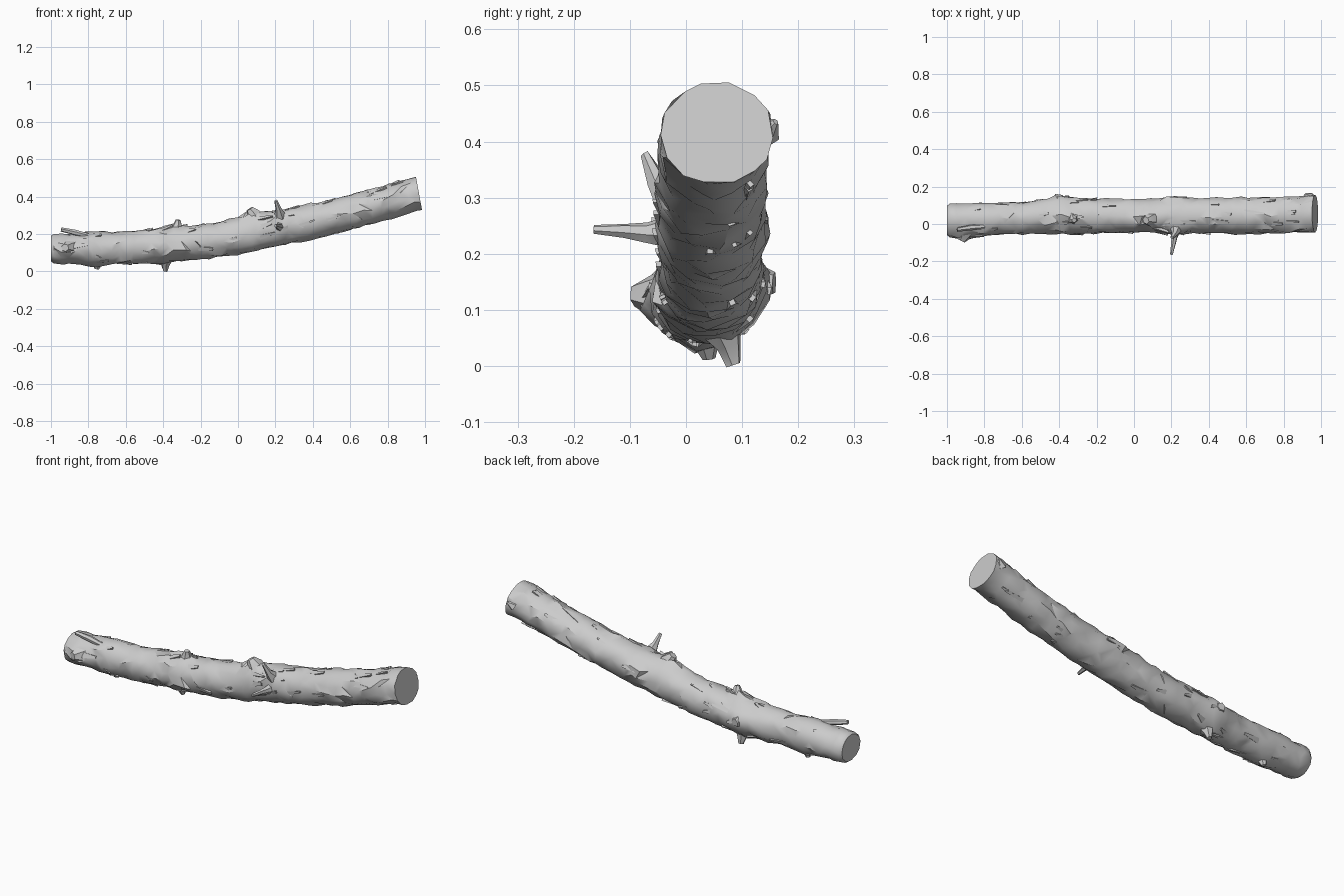
import bpy, bmesh, math, random
from mathutils import Vector

if "Cube" in bpy.data.objects:
    bpy.data.objects.remove(bpy.data.objects["Cube"])

random.seed(7)
SIDES, RINGS = 14, 46

# trunk stations: x, y, z, half width, half height
STATIONS = [(-0.985, 0.022, 0.12, 0.088, 0.080), (-0.8, 0.025, 0.122, 0.088, 0.088),
            (-0.6, 0.032, 0.126, 0.088, 0.088), (-0.4, 0.042, 0.141, 0.096, 0.092),
            (-0.2, 0.042, 0.156, 0.094, 0.093), (0.0, 0.044, 0.188, 0.092, 0.097),
            (0.2, 0.045, 0.231, 0.095, 0.097), (0.4, 0.044, 0.267, 0.096, 0.092),
            (0.6, 0.045, 0.315, 0.098, 0.090), (0.8, 0.048, 0.368, 0.098, 0.090),
            (0.968, 0.055, 0.415, 0.102, 0.093)]

# swellings: x, angle (0 = back, 90 = up, 180 = front), height, length, angular width
SWELLS = [(-0.4, -65, 0.018, 0.05, 25), (-0.4, 5, 0.018, 0.06, 25),
          (-0.33, 95, 0.016, 0.06, 25), (0.08, 100, 0.022, 0.06, 28),
          (0.22, 150, 0.018, 0.06, 30), (0.2, 10, 0.014, 0.05, 22),
          (-0.92, 185, 0.024, 0.06, 28), (-0.76, -85, 0.012, 0.04, 22),
          (0.38, 90, 0.010, 0.05, 22), (0.36, -90, 0.010, 0.04, 22),
          (-0.3, 200, 0.012, 0.05, 22), (0.6, 215, 0.008, 0.05, 25)]


def station(x):
    """Smoothly interpolated trunk values at x."""
    n = len(STATIONS)
    i = max(0, min(n - 2, sum(s[0] <= x for s in STATIONS) - 1))
    p = [STATIONS[max(0, min(n - 1, i + k))] for k in (-1, 0, 1, 2)]
    t = (x - p[1][0]) / (p[2][0] - p[1][0])
    out = []
    for a, b, c, d in zip(*p):
        out.append(0.5 * (2 * b + (c - a) * t + (2 * a - 5 * b + 4 * c - d) * t * t
                          + (3 * b - a - 3 * c + d) * t ** 3))
    return out


def surface(x, deg, lift=0.0, scale=1.0):
    """Point on the trunk, in a ring square to its axis."""
    _, y, z, ry, rz = station(x)
    x0, x1 = max(x - 0.03, -0.985), min(x + 0.03, 0.968)
    slope = math.atan2(station(x1)[2] - station(x0)[2], x1 - x0)
    a = math.radians(deg)
    for sx, sa, h, length, width in SWELLS:
        da = (deg - sa + 180) % 360 - 180
        lift += h * math.exp(-((x - sx) / length) ** 2 - (da / width) ** 2)
    u, v = math.cos(a) * (ry * scale + lift), math.sin(a) * (rz * scale + lift)
    return Vector((x - v * math.sin(slope), y + u, z + v * math.cos(slope)))


def finish(bm, name, angle):
    bmesh.ops.recalc_face_normals(bm, faces=bm.faces)
    mesh = bpy.data.meshes.new(name)
    bm.to_mesh(mesh)
    bm.free()
    ob = bpy.data.objects.new(name, mesh)
    bpy.context.collection.objects.link(ob)
    bpy.ops.object.select_all(action='DESELECT')
    ob.select_set(True)
    bpy.context.view_layer.objects.active = ob
    bpy.ops.object.shade_smooth_by_angle(angle=math.radians(angle))


def skin(bm, rings):
    """Triangulated tube through rings of points, closed at both ends."""
    vs = [[bm.verts.new(p) for p in r] for r in rings]
    n = len(vs[0])
    for a, b in zip(vs, vs[1:]):
        for j in range(n):
            k = (j + 1) % n
            if random.random() < 0.5:
                bm.faces.new((a[j], a[k], b[j]))
                bm.faces.new((a[k], b[k], b[j]))
            else:
                bm.faces.new((a[j], a[k], b[k]))
                bm.faces.new((a[j], b[k], b[j]))
    bm.faces.new(vs[0])
    bm.faces.new(vs[-1])


# trunk: rough bark tube with sawn ends
bm = bmesh.new()
rings = []
for i in range(RINGS):
    x = -0.985 + 1.953 * i / (RINGS - 1)
    end = i in (0, RINGS - 1)
    ring = []
    for j in range(SIDES):
        jx = 0 if end else random.uniform(-0.014, 0.014)
        deg = 360 / SIDES * (j + 0.5 * math.sin(i * 0.35)) + random.uniform(-6, 6)
        lift = random.uniform(-0.002, 0.002) if end else random.uniform(-0.006, 0.005)
        ring.append(surface(x + jx, deg, lift))
    rings.append(ring)
left_cap = [p.lerp(Vector((-0.985, 0.022, 0.12)), 0.12) + Vector((-0.014, 0, 0)) for p in rings[0]]
skin(bm, [left_cap] + rings)
finish(bm, "log_trunk", 35)


def stub(name, points, sides=6):
    """Tapered broken branch along points of (x, y, z, radius)."""
    bm = bmesh.new()
    path = [Vector(p[:3]) for p in points]
    axis = (path[-1] - path[0]).normalized()
    u = axis.orthogonal().normalized()
    v = axis.cross(u)
    rings = []
    for c, p in zip(path, points):
        rings.append([c + (u * math.cos(t) + v * math.sin(t)) * p[3] * random.uniform(0.85, 1.1)
                      for t in (math.tau * k / sides for k in range(sides))])
    skin(bm, rings)
    finish(bm, name, 35)


# broken branch stubs
stub("front_branch", [(0.225, -0.02, 0.24, 0.032), (0.217, -0.07, 0.238, 0.018),
                      (0.21, -0.11, 0.241, 0.013), (0.2, -0.164, 0.243, 0.008)])
stub("upper_spike", [(0.225, -0.02, 0.295, 0.035), (0.218, -0.052, 0.33, 0.018),
                     (0.203, -0.074, 0.378, 0.009)])
stub("lower_stub", [(-0.385, 0.06, 0.075, 0.042), (-0.39, 0.075, 0.035, 0.024),
                    (-0.388, 0.085, 0.002, 0.013)])
stub("lower_nub", [(-0.75, 0.035, 0.05, 0.03), (-0.755, 0.04, 0.012, 0.012)])
stub("top_stub", [(-0.33, 0.03, 0.22, 0.042), (-0.325, 0.025, 0.25, 0.024),
                  (-0.32, 0.02, 0.275, 0.014)])
stub("crown_knot", [(0.1, 0.03, 0.27, 0.055), (0.08, 0.025, 0.31, 0.036),
                    (0.062, 0.02, 0.334, 0.02)])
stub("back_knot", [(-0.41, 0.1, 0.15, 0.05), (-0.4, 0.157, 0.147, 0.022)])
stub("end_knot", [(-0.9, -0.04, 0.125, 0.05), (-0.925, -0.09, 0.125, 0.022)])
stub("end_splinter", [(-0.80, -0.015, 0.19, 0.014), (-0.87, -0.02, 0.207, 0.016),
                      (-0.945, -0.03, 0.224, 0.011)])
stub("right_end_chip", [(0.93, 0.14, 0.415, 0.03), (0.955, 0.16, 0.435, 0.006)])

# thin bark flakes lifting off along the trunk
bm = bmesh.new()
for _ in range(60):
    x, deg = random.uniform(-0.92, 0.8), random.uniform(0, 360)
    length, wide = random.uniform(0.05, 0.13), random.uniform(6, 12)
    skew = random.uniform(-15, 15)
    corners = [(0, -wide, -0.006), (0, wide, -0.006),
               (length, skew + wide * 0.3, 0.006), (length, skew - wide * 0.3, 0.006)]
    low = [surface(x + a, deg + b, -0.014) for a, b, c in corners]
    high = [surface(x + a, deg + b, c) for a, b, c in corners]
    skin(bm, [low, high])
finish(bm, "bark_flakes", 30)
